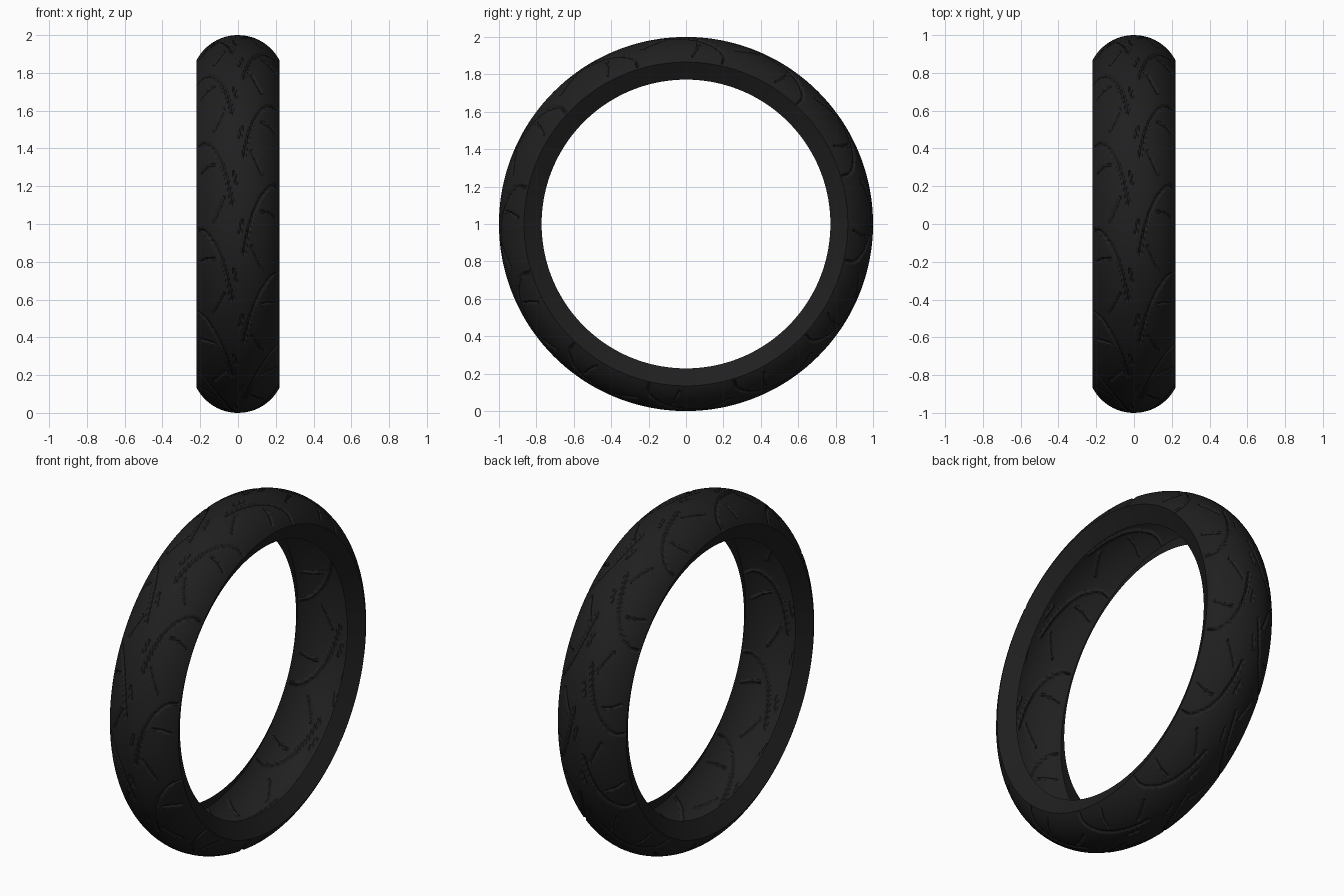
import bpy, bmesh, math

if "Cube" in bpy.data.objects:
    bpy.data.objects.remove(bpy.data.objects["Cube"])

PITCHES, COLS, ROWS = 12, 80, 74      # tread repeats, columns per repeat, rows across
ARC_R, ARC_C, HALF_W = 0.247, 0.753, 0.22   # crown arc radius, its centre radius, half width
BEAD_R, BEAD_X = 0.772, 0.165
STEP = 360 / PITCHES
DEG = math.radians(1) * 0.95          # surface length of one degree
DEPTH = 0.008

# Tread grooves of the left half: (half width, [(x, degrees), ...])
GROOVES = [
    (0.0075, [(-.213, 28), (-.19, 28), (-.165, 27), (-.12, 23.3), (-.085, 18.8), (-.055, 13), (-.03, 6)]),
    (0.0065, [(-.07, 8), (-.125, 1)]),
    (0.0055, [(-.2, 17.3), (-.165, 18.6), (-.125, 19)]),
    (0.0055, [(-.022, 16), (-.008, 12)]),
]


def across(x):
    return ARC_R * math.asin(x / ARC_R)


# Straight pieces of every groove, mirrored with a half-pitch offset and wrapped
segments = []
for width, pts in GROOVES:
    for side, shift in ((1, 0), (-1, -STEP / 2)):
        for wrap in (-1, 0, 1):
            p = [(across(side * x), (a + shift + wrap * STEP) * DEG) for x, a in pts]
            segments += [(width, *p[i], *p[i + 1]) for i in range(len(p) - 1)]


def groove_depth(s, t):
    best = 0.0
    for w, x0, y0, x1, y1 in segments:
        dx, dy = x1 - x0, y1 - y0
        k = max(0, min(1, ((s - x0) * dx + (t - y0) * dy) / (dx * dx + dy * dy)))
        d = math.hypot(s - x0 - k * dx, t - y0 - k * dy)
        best = max(best, min(1, max(0, (w + 0.003 - d) / 0.005)))
    return best * DEPTH


# One repeat of the tread as (x, radius) columns, with a bead point at each end
t_max = math.asin(HALF_W / ARC_R)
columns = []
for c in range(COLS):
    col = [(-BEAD_X, BEAD_R)]
    for r in range(ROWS + 1):
        t = t_max * (2 * r / ROWS - 1)
        rad = ARC_R
        if 0 < r < ROWS:
            rad -= groove_depth(ARC_R * t, c / COLS * STEP * DEG)
        col.append((rad * math.sin(t), ARC_C + rad * math.cos(t)))
    col.append((BEAD_X, BEAD_R))
    columns.append(col)

# Open-bottomed tyre shell swept round the x axis
bm = bmesh.new()
total = PITCHES * COLS
rings = []
for i in range(total):
    a = 2 * math.pi * i / total
    rings.append([bm.verts.new((x, -r * math.cos(a), 1 + r * math.sin(a)))
                  for x, r in columns[i % COLS]])
for i in range(total):
    p, q = rings[i], rings[(i + 1) % total]
    for j in range(len(p) - 1):
        bm.faces.new((p[j], p[j + 1], q[j + 1], q[j]))
bmesh.ops.recalc_face_normals(bm, faces=bm.faces)
bm.faces.ensure_lookup_table()
mid = bm.faces[ROWS // 2]
out = mid.calc_center_median()
if mid.normal.y * out.y + mid.normal.z * (out.z - 1) < 0:
    bmesh.ops.reverse_faces(bm, faces=bm.faces)
mesh = bpy.data.meshes.new("tyre")
bm.to_mesh(mesh)
bm.free()

tyre = bpy.data.objects.new("tyre", mesh)
bpy.context.collection.objects.link(tyre)
rubber = bpy.data.materials.new("black_rubber")
rubber.diffuse_color = (0.014, 0.014, 0.014, 1)
rubber.use_nodes = True
rubber.node_tree.nodes["Principled BSDF"].inputs["Base Color"].default_value = rubber.diffuse_color
mesh.materials.append(rubber)

bpy.context.view_layer.objects.active = tyre
tyre.select_set(True)
bpy.ops.object.shade_smooth_by_angle(angle=math.radians(30))
